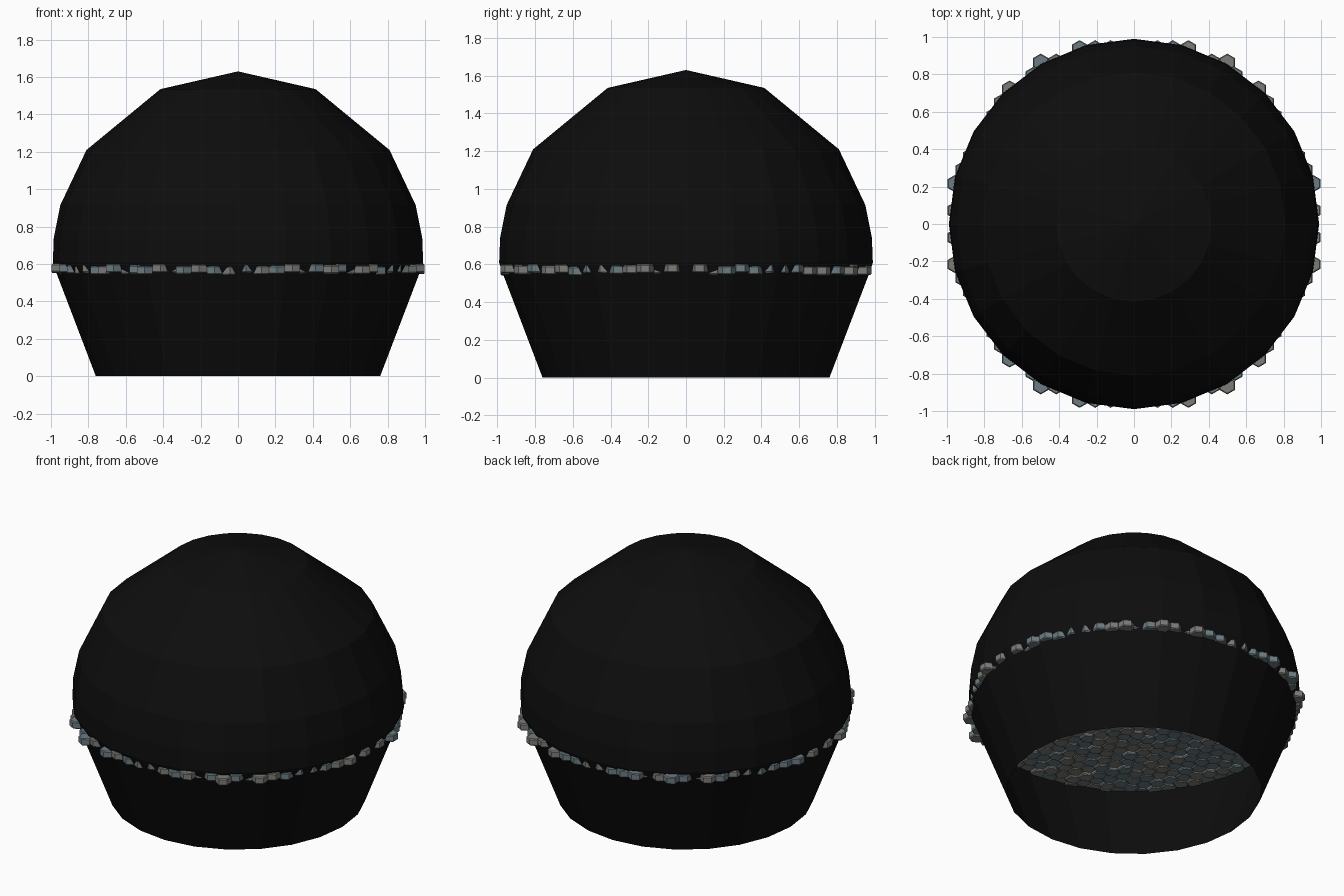
import bpy, bmesh, math, random

if "Cube" in bpy.data.objects:
    bpy.data.objects.remove(bpy.data.objects["Cube"])

random.seed(4)


def material(name, color):
    m = bpy.data.materials.new(name)
    m.diffuse_color = (*color, 1)
    m.use_nodes = True
    m.node_tree.nodes["Principled BSDF"].inputs["Base Color"].default_value = m.diffuse_color
    return m


def finish(bm, name, mats):
    me = bpy.data.meshes.new(name)
    bm.to_mesh(me)
    bm.free()
    for m in mats:
        me.materials.append(m)
    ob = bpy.data.objects.new(name, me)
    bpy.context.collection.objects.link(ob)
    return ob


# Dome shell: lathed profile, 24 sides, open at the bottom
SIDES = 24
profile = [(0.76, 0), (0.97, 0.55), (0.99, 0.61), (0.985, 0.74),
           (0.95, 0.915), (0.81, 1.21), (0.415, 1.535)]
bm = bmesh.new()
rings = []
for r, z in profile:
    rings.append([bm.verts.new((r * math.cos(2 * math.pi * i / SIDES),
                                r * math.sin(2 * math.pi * i / SIDES), z))
                  for i in range(SIDES)])
for a, b in zip(rings, rings[1:]):
    for i in range(SIDES):
        j = (i + 1) % SIDES
        bm.faces.new((a[i], a[j], b[j], b[i]))
apex = bm.verts.new((0, 0, 1.63))
for i in range(SIDES):
    bm.faces.new((rings[-1][i], rings[-1][(i + 1) % SIDES], apex))
finish(bm, "dome_shell", [material("black", (0.004, 0.004, 0.004))])


# Floor of bevelled hexagonal tiles, slightly uneven in height
PITCH = 0.0831
ROW = PITCH * math.sqrt(3) / 2
RADIUS = PITCH / math.sqrt(3) * 0.985
HALF = 0.023
BEVEL = 0.006


def hex_tile(bm, x, y, z, mat):
    layers = [(RADIUS - BEVEL, -HALF), (RADIUS, -HALF + BEVEL),
              (RADIUS, HALF - BEVEL), (RADIUS - BEVEL, HALF)]
    loops = []
    for r, dz in layers:
        loops.append([bm.verts.new((x + r * math.sin(k * math.pi / 3),
                                    y + r * math.cos(k * math.pi / 3), z + dz))
                      for k in range(6)])
    faces = [bm.faces.new(loops[0]), bm.faces.new(loops[-1][::-1])]
    for a, b in zip(loops, loops[1:]):
        for k in range(6):
            n = (k + 1) % 6
            faces.append(bm.faces.new((a[n], a[k], b[k], b[n])))
    for f in faces:
        f.material_index = mat


bm = bmesh.new()
for row in range(-13, 14):
    for col in range(-13, 14):
        x = (col + 0.5 * (row % 2)) * PITCH
        y = row * ROW
        if math.hypot(x, y) <= 12.01 * PITCH and abs(x) + PITCH / 2 <= 1.0:
            hex_tile(bm, x, y, 0.572 + random.uniform(-0.008, 0.008),
                     random.randrange(2))
bmesh.ops.recalc_face_normals(bm, faces=bm.faces)
finish(bm, "hex_tile_floor", [material("slate", (0.15, 0.2, 0.22)),
                              material("stone", (0.2, 0.2, 0.19))])
